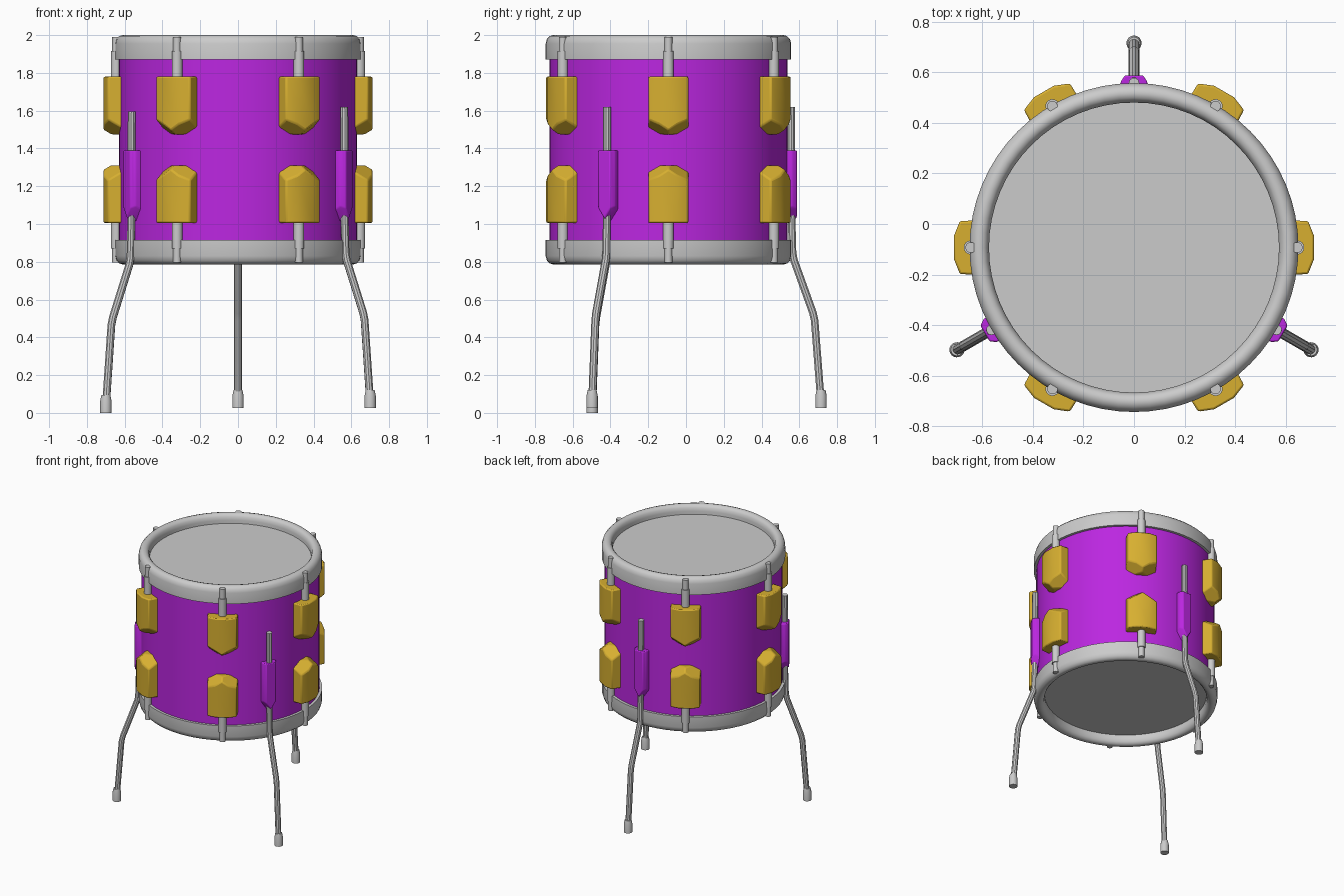
import bpy, bmesh, math
from mathutils import Vector

if "Cube" in bpy.data.objects:
    bpy.data.objects.remove(bpy.data.objects["Cube"])

CY = -0.093      # drum axis position in y
MID = 1.393      # mirror height of the drum body


def material(name, rgb):
    m = bpy.data.materials.new(name)
    m.diffuse_color = (*rgb, 1)
    m.use_nodes = True
    m.node_tree.nodes["Principled BSDF"].inputs["Base Color"].default_value = m.diffuse_color
    return m


PURPLE = material("purple_lacquer", (0.5, 0.02, 0.75))
GOLD = material("gold", (0.68, 0.43, 0.03))


def place(name, mesh, mat=None, angle=0, dz=0, smooth=35, bevel=0):
    # local +x points away from the drum axis; angle turns the part around it
    ob = bpy.data.objects.new(name, mesh)
    bpy.context.collection.objects.link(ob)
    ob.location = (0, CY, dz)
    ob.rotation_euler.z = math.radians(angle)
    if mat and not mesh.materials:
        mesh.materials.append(mat)
    if bevel:
        b = ob.modifiers.new("soft_edges", 'BEVEL')
        b.width, b.segments, b.limit_method = bevel, 2, 'ANGLE'
        b.angle_limit = math.radians(25)
    mesh.shade_smooth()
    mesh.set_sharp_from_angle(angle=math.radians(smooth))
    return ob


def to_mesh(bm, flip=False):
    if flip:
        for v in bm.verts:
            v.co.z = 2 * MID - v.co.z
    bmesh.ops.recalc_face_normals(bm, faces=bm.faces)
    me = bpy.data.meshes.new("part")
    bm.to_mesh(me)
    bm.free()
    return me


def lathe(profile, segs, x0=0, flip=False, closed=False):
    # spin an (r, z) profile around a vertical axis at x0
    bm = bmesh.new()
    pts = profile + profile[:1] if closed else profile
    vs = [bm.verts.new((r, 0, z)) for r, z in pts]
    es = [bm.edges.new(p) for p in zip(vs, vs[1:])]
    bmesh.ops.spin(bm, geom=vs + es, cent=(0, 0, 0), axis=(0, 0, 1),
                   angle=math.tau, steps=segs)
    bmesh.ops.remove_doubles(bm, verts=bm.verts, dist=1e-4)
    bmesh.ops.translate(bm, verts=bm.verts, vec=(x0, 0, 0))
    return to_mesh(bm, flip)


def pointed_block(half, z0, z1, tip_x, slope, flip=False):
    # extrude half a plan outline (mirrored in y), then cut a V-shaped lower end
    plan = half + [(x, -y) for x, y in reversed(half)]
    bm = bmesh.new()
    face = bm.faces.new([bm.verts.new((x, y, z0)) for x, y in plan])
    ext = bmesh.ops.extrude_face_region(bm, geom=[face])
    top = [g for g in ext["geom"] if isinstance(g, bmesh.types.BMVert)]
    bmesh.ops.translate(bm, verts=top, vec=(0, 0, z1 - z0))
    for side in (1, -1):
        n = Vector((slope[0], side * slope[1], -slope[2]))
        bmesh.ops.bisect_plane(bm, geom=bm.verts[:] + bm.edges[:] + bm.faces[:],
                               plane_co=(tip_x, 0, z0), plane_no=n, clear_outer=True)
        bmesh.ops.holes_fill(bm, edges=[e for e in bm.edges if e.is_boundary])
    return to_mesh(bm, flip)


# shell
place("shell", lathe([(0.63, 0.85), (0.63, 1.94)], 64), PURPLE)

# hoops and heads, top and bottom
hoop = [(0.575, 1.87), (0.65, 1.87), (0.65, 1.955), (0.643, 1.98), (0.628, 1.995),
        (0.61, 2.0), (0.592, 1.995), (0.579, 1.98), (0.573, 1.955)]
head = [(0, 1.93), (0.6, 1.93), (0.6, 1.915), (0, 1.915)]
for tag, flip in (("top", False), ("bottom", True)):
    place(tag + "_hoop", lathe(hoop, 64, flip=flip, closed=True))
    place(tag + "_head", lathe(head, 64, flip=flip))

# lugs and tension rods
lug_plan = [(0.61, 0.107), (0.688, 0.105), (0.712, 0.045)]
rod = [(0, 1.7), (0.028, 1.7), (0.028, 1.915), (0.021, 1.915), (0.021, 1.99), (0, 1.99)]
for tag, flip in (("upper", False), ("lower", True)):
    lug_mesh = pointed_block(lug_plan, 1.475, 1.78, 0.675, (0.45, 0.5, 0.75), flip)
    rod_mesh = lathe(rod, 16, 0.645, flip)
    for i in range(6):
        place(f"{tag}_lug_{i + 1}", lug_mesh, GOLD, i * 60, bevel=0.008)
        place(f"{tag}_tension_rod_{i + 1}", rod_mesh, None, i * 60)

# leg brackets, bent legs and rubber feet
bracket_mesh = pointed_block([(0.61, 0.053), (0.655, 0.053), (0.68, 0.036)],
                             1.015, 1.39, 0.655, (0.3, 0.75, 0.5))
foot_mesh = lathe([(0, 0.025), (0.03, 0.025), (0.03, 0.09), (0.024, 0.12), (0, 0.12)],
                  20, 0.808)
path = [(0.65, 1.62), (0.653, 1.0), (0.657, 0.85), (0.664, 0.81),
        (0.765, 0.53), (0.774, 0.49), (0.806, 0.08)]
curve = bpy.data.curves.new("leg_path", 'CURVE')
curve.dimensions = '3D'
curve.bevel_depth, curve.bevel_resolution, curve.use_fill_caps = 0.021, 3, True
spline = curve.splines.new('POLY')
spline.points.add(len(path) - 1)
for p, (r, z) in zip(spline.points, path):
    p.co = (r, 0, z, 1)
guide = bpy.data.objects.new("leg_guide", curve)
bpy.context.collection.objects.link(guide)
leg_mesh = bpy.data.meshes.new_from_object(guide)
bpy.data.objects.remove(guide)
for tag, angle, dz in (("back", 90, 0), ("left", 210, -0.025), ("right", 330, 0)):
    place(tag + "_leg_bracket", bracket_mesh, PURPLE, angle, bevel=0.006)
    place(tag + "_leg", leg_mesh, None, angle, dz)
    place(tag + "_foot", foot_mesh, None, angle, dz)
